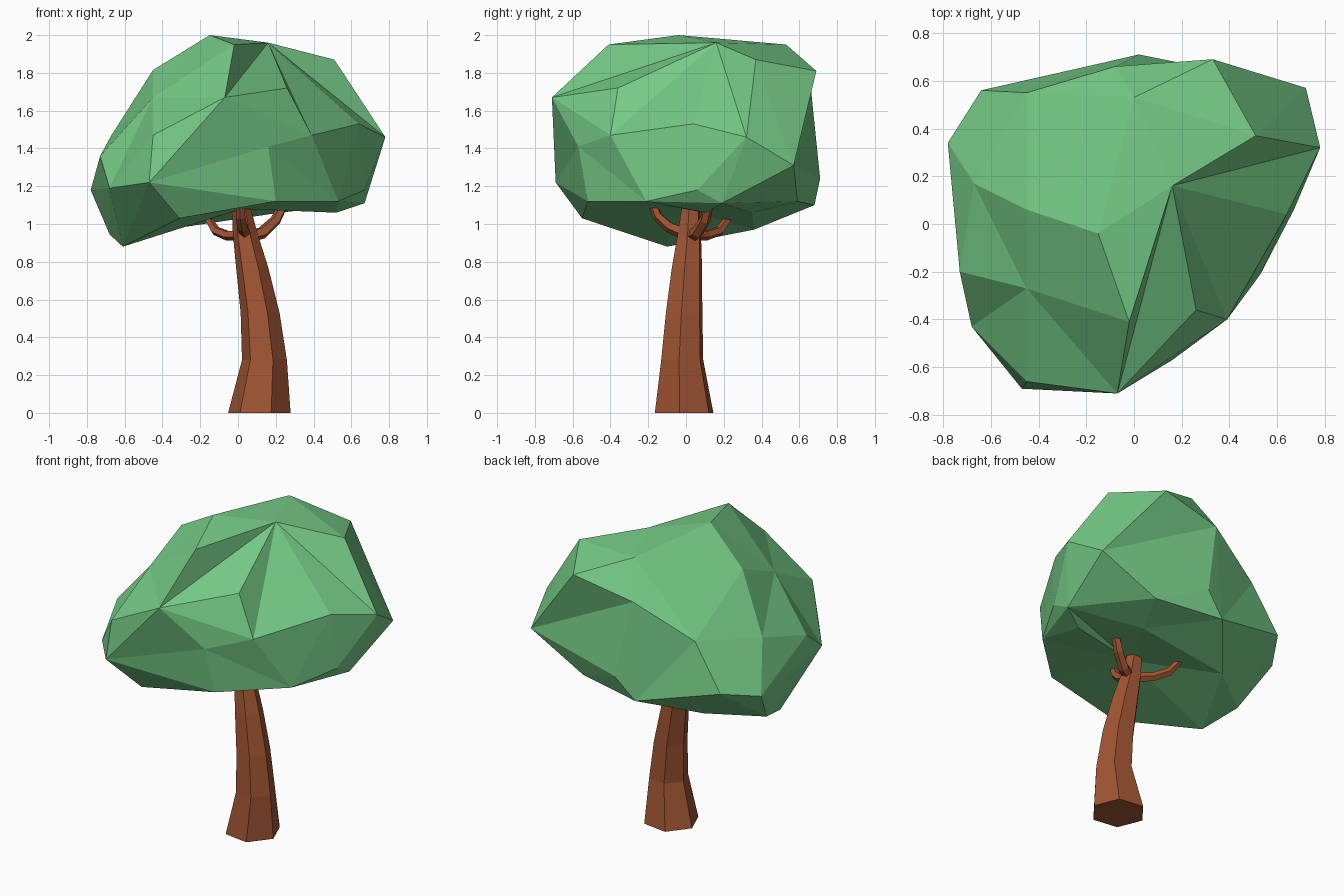
import bpy, bmesh, math
from mathutils import Vector

if "Cube" in bpy.data.objects:
    bpy.data.objects.remove(bpy.data.objects["Cube"])


def material(name, color):
    m = bpy.data.materials.new(name)
    m.diffuse_color = (*color, 1)
    m.use_nodes = True
    m.node_tree.nodes["Principled BSDF"].inputs["Base Color"].default_value = m.diffuse_color
    return m


def finish(bm, name, mat):
    bmesh.ops.recalc_face_normals(bm, faces=bm.faces)
    me = bpy.data.meshes.new(name)
    bm.to_mesh(me)
    bm.free()
    me.materials.append(mat)
    bpy.context.collection.objects.link(bpy.data.objects.new(name, me))


def tube(name, path, sides, phase, mat, level=False):
    """Loft polygon rings along (x, y, z, radius) points."""
    bm = bmesh.new()
    pts = [Vector(p[:3]) for p in path]
    rings = []
    for i, p in enumerate(path):
        d = pts[min(i + 1, len(pts) - 1)] - pts[max(i - 1, 0)]
        u, v = Vector((1, 0, 0)), Vector((0, 1, 0))
        if not level:
            # horizontal side vector from the branch's overall heading
            h = pts[-1] - pts[0]
            u = Vector((h.y, -h.x, 0)).normalized()
            v = d.cross(u).normalized()
        ring = []
        for k in range(sides):
            a = math.radians(phase) + math.tau * k / sides
            ring.append(bm.verts.new(pts[i] + p[3] * (u * math.cos(a) + v * math.sin(a))))
        rings.append(ring)
    for a, b in zip(rings, rings[1:]):
        for k in range(sides):
            n = (k + 1) % sides
            bm.faces.new((a[k], a[n], b[n], b[k]))
    bm.faces.new(rings[0])
    bm.faces.new(rings[-1])
    finish(bm, name, mat)


bark = material("bark", (0.35, 0.09, 0.032))
leaf = material("leaf", (0.18, 0.60, 0.24))

# Leaning trunk
tube("trunk", [(0.113, -0.01, 0, 0.167), (0.14, -0.02, 0.28, 0.12),
               (0.117, -0.01, 0.53, 0.104), (0.075, 0.005, 0.77, 0.086),
               (0.038, 0.018, 0.95, 0.066), (0.01, 0.025, 1.13, 0.045)],
     6, 52, bark, level=True)

# Three curved branches
tube("branch_left", [(0.04, 0.02, 0.94, 0.03), (-0.06, 0.11, 0.94, 0.028),
                     (-0.12, 0.18, 0.965, 0.026), (-0.16, 0.225, 1.03, 0.02)],
     5, 20, bark)
tube("branch_right", [(0.04, 0.02, 0.93, 0.036), (0.13, 0.06, 0.955, 0.034),
                      (0.20, 0.10, 1.02, 0.03), (0.24, 0.12, 1.10, 0.026)],
     5, 20, bark)
tube("branch_front", [(0.04, -0.01, 0.95, 0.034), (0.025, -0.09, 0.985, 0.03),
                      (0.015, -0.15, 1.04, 0.027), (0.01, -0.18, 1.11, 0.022)],
     5, 20, bark)

# Faceted canopy: outer corner points
corners = [
    (-.15, -.04, 2.0), (-.02, -.41, 1.95), (0, .53, 1.95),
    (.51, .37, 1.87), (.33, .69, 1.81), (-.45, .06, 1.815),
    (-.07, -.71, 1.67), (.26, -.36, 1.72), (-.64, .56, 1.24),
    (-.45, -.66, 1.47), (.39, -.40, 1.47), (.64, .04, 1.53),
    (.78, .32, 1.46), (-.67, .17, 1.47), (-.73, -.2, 1.36), (.72, .57, 1.31),
    (.02, .71, 1.24), (-.47, -.69, 1.22), (-.68, -.43, 1.19), (-.78, .34, 1.18),
    (.67, .06, 1.18), (.2, -.52, 1.12), (.53, -.21, 1.12), (.67, .19, 1.11),
    (-.11, .68, 1.10), (.33, .59, 1.12), (.52, .11, 1.06), (-.31, -.55, 1.03),
    (-.68, .14, .945), (-.61, -.1, .88)]
# Dented points, with the push that keeps each one on the hull
dents = [
    ((.16, .16, 1.96), (.14, -.24, .03)), ((-.45, -.27, 1.67), (-.07, -.09, .09)),
    ((-.08, .66, 1.73), (.22, .12, -.04)), ((-.45, .55, 1.53), (-.02, .08, .08)),
    ((.16, -.57, 1.41), (.0, -.06, 0)),
    ((-.38, .36, .97), (0, 0, -.06)), ((.22, .35, 1.06), (0, 0, -.07)),
    ((.02, -.02, 1.08), (0, 0, -.19))]
bm = bmesh.new()
for c in corners:
    bm.verts.new(c)
moved = [(bm.verts.new(Vector(p) + Vector(d)), Vector(p)) for p, d in dents]
res = bmesh.ops.convex_hull(bm, input=bm.verts)
extra = {g for g in res["geom_interior"] + res["geom_unused"]
         if isinstance(g, bmesh.types.BMVert)}
for v, p in moved:
    v.co = p
bmesh.ops.delete(bm, geom=list(extra), context="VERTS")
finish(bm, "canopy", leaf)
